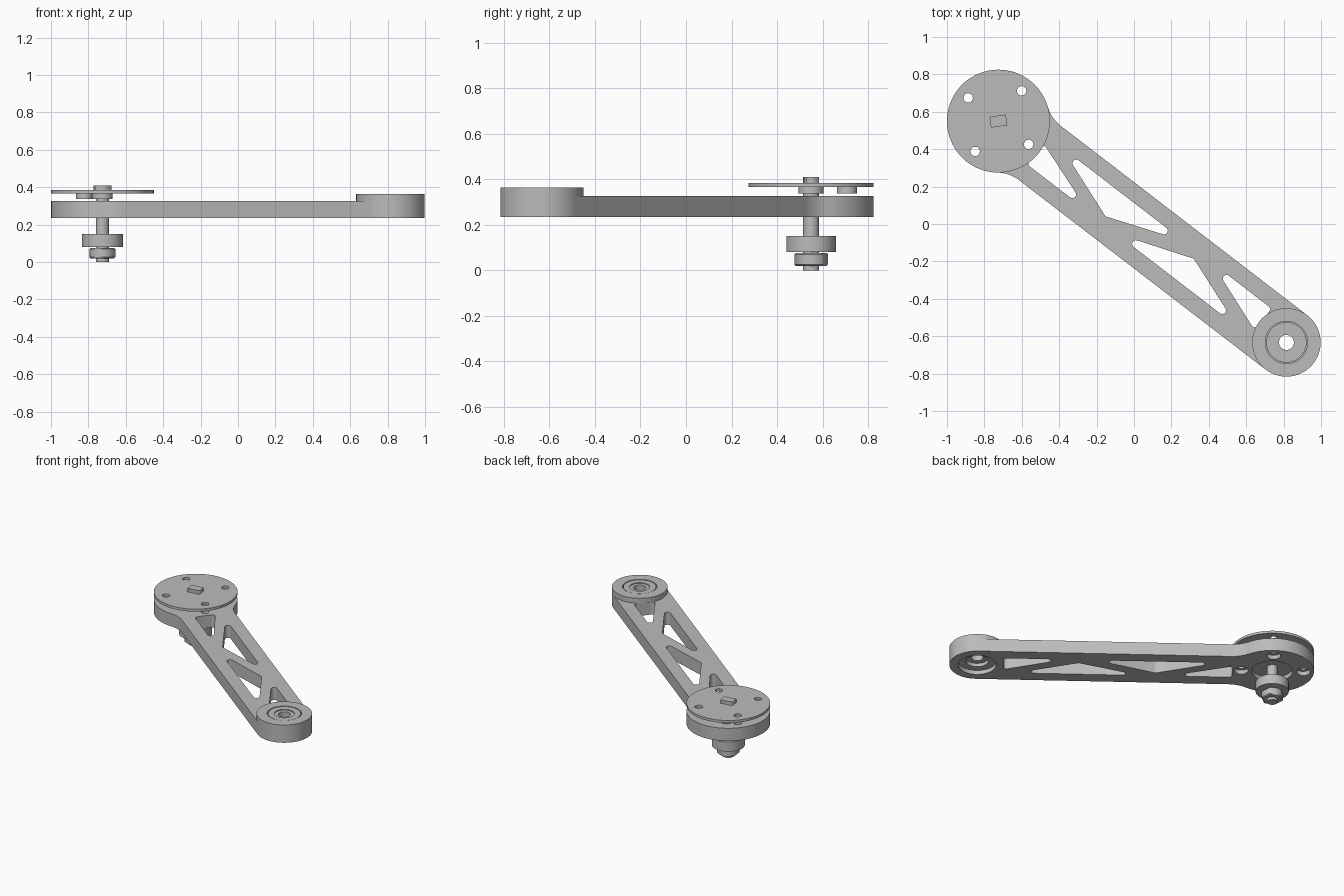
import bpy, bmesh, math
from math import cos, sin, radians, degrees, pi
from mathutils import Vector

cube = bpy.data.objects.get("Cube")
if cube:
    bpy.data.objects.remove(cube)

# One plain grey metal
grey = bpy.data.materials.new("plain_grey")
grey.use_nodes = True
grey.diffuse_color = (0.5, 0.5, 0.5, 1)
grey.node_tree.nodes["Principled BSDF"].inputs["Base Color"].default_value = (0.5, 0.5, 0.5, 1)

# All parts share a frame: origin at the pivot axis, x along the arm
PIVOT = (-0.725, 0.55)
TIP = Vector((0.815, -0.633))
AXIS = TIP - Vector(PIVOT)
LENGTH = AXIS.length
ANGLE = math.atan2(AXIS.y, AXIS.x)


def arc(cx, cy, r, a0, a1, n=16):
    steps = [radians(a0 + (a1 - a0) * i / n) for i in range(n + 1)]
    return [(cx + r * cos(a), cy + r * sin(a)) for a in steps]


def ring(r, cx=0, cy=0, sides=64, turn=0):
    return arc(cx, cy, r, turn, turn + 360, sides)[:-1]


def rounded(corners, r=0.02, n=6):
    """Polygon with every corner replaced by a tangent arc."""
    pts = [Vector(c) for c in corners]
    out = []
    for i, p in enumerate(pts):
        a = (pts[i - 1] - p).normalized()
        b = (pts[(i + 1) % len(pts)] - p).normalized()
        half = a.angle(b) / 2
        centre = p + (a + b).normalized() * r / sin(half)
        start = p + a * r / math.tan(half) - centre
        sweep = start.angle_signed(p + b * r / math.tan(half) - centre)
        for k in range(n + 1):
            t = -sweep * k / n
            out.append((centre.x + start.x * cos(t) - start.y * sin(t),
                        centre.y + start.x * sin(t) + start.y * cos(t)))
    return out


def plate(name, z0, z1, *loops):
    """Extruded flat profile; the first loop is the outline, others are holes."""
    curve = bpy.data.curves.new(name, "CURVE")
    curve.dimensions = "2D"
    curve.fill_mode = "BOTH"
    curve.extrude = (z1 - z0) / 2
    for loop in loops:
        spline = curve.splines.new("POLY")
        spline.points.add(len(loop) - 1)
        for point, (x, y) in zip(spline.points, loop):
            point.co = (x, y, 0, 1)
        spline.use_cyclic_u = True
    temp = bpy.data.objects.new(name + "_profile", curve)
    mesh = bpy.data.meshes.new_from_object(temp)
    bpy.data.objects.remove(temp)
    bm = bmesh.new()
    bm.from_mesh(mesh)
    bmesh.ops.remove_doubles(bm, verts=bm.verts, dist=1e-5)
    bmesh.ops.recalc_face_normals(bm, faces=bm.faces)
    bm.to_mesh(mesh)
    bm.free()
    mesh.name = name
    mesh.materials.clear()
    mesh.materials.append(grey)
    obj = bpy.data.objects.new(name, mesh)
    bpy.context.collection.objects.link(obj)
    obj.location = (*PIVOT, (z0 + z1) / 2)
    obj.rotation_euler.z = ANGLE
    return obj


def smooth(obj):
    bpy.ops.object.select_all(action="DESELECT")
    obj.select_set(True)
    bpy.context.view_layer.objects.active = obj
    bpy.ops.object.shade_smooth_by_angle(angle=radians(30))


# Arm outline: round ends, straight sides, concave blends into the large end
BIG, SMALL, BLEND = 0.275, 0.183, 0.2
cy = SMALL + BLEND
cx = math.sqrt((BIG + BLEND) ** 2 - cy ** 2)
phi = degrees(math.atan2(cy, cx))
outline = (arc(LENGTH, 0, SMALL, -90, 90, 32)
           + arc(cx, cy, BLEND, -90, phi - 180, 8)
           + arc(0, 0, BIG, phi, 360 - phi, 48)[1:]
           + arc(cx, -cy, BLEND, 180 - phi, 90, 8)[1:])

# Triangular truss pockets
pockets = [
    [(0.262, 0.053), (0.262, -0.09), (0.67, -0.09)],
    [(0.354, 0.095), (0.765, -0.055), (1.171, 0.095)],
    [(0.867, -0.093), (1.679, -0.093), (1.276, 0.053)],
    [(1.368, 0.095), (1.768, -0.052), (1.768, 0.095)],
]
bolts = [(0.204 * cos(i * pi / 2), 0.204 * sin(i * pi / 2)) for i in range(4)]
bolt_holes = [ring(0.025, x, y, 24) for x, y in bolts]

arm = plate("arm", 0.235, 0.327, outline, ring(0.075, LENGTH),
            *[rounded(p) for p in pockets], *bolt_holes)

# Recesses on the underside of the arm
recesses = [(0.135, 0, 0), (0.125, LENGTH, 0)] + [(0.046, x, y) for x, y in bolts]
for r, x, y in recesses:
    cutter = plate("recess_cutter", 0.2, 0.265, ring(r, x, y, 48))
    cutter.hide_render = True
    mod = arm.modifiers.new("recess", "BOOLEAN")
    mod.operation = "DIFFERENCE"
    mod.solver = "EXACT"
    mod.object = cutter
    bpy.context.view_layer.objects.active = arm
    bpy.ops.object.modifier_apply(modifier=mod.name)
    bpy.data.objects.remove(cutter)

# Small end: raised boss with a bearing inside
boss = plate("end_boss", 0.327, 0.364, ring(SMALL, LENGTH), ring(0.113, LENGTH))
bearing = plate("bearing_outer", 0.29, 0.362, ring(0.108, LENGTH), ring(0.066, LENGTH))
hub = plate("bearing_inner", 0.29, 0.356, ring(0.066, LENGTH), ring(0.04, LENGTH))

# Large end: drive disc, key and spacers above the arm
disc = plate("drive_disc", 0.366, 0.384, ring(BIG, sides=96), *bolt_holes)
key_corners = [(sx * 0.044, sy * 0.029) for sx, sy in ((-1, -1), (1, -1), (1, 1), (-1, 1))]
t = radians(8) - ANGLE
key = plate("shaft_key", 0.384, 0.41,
            [(x * cos(t) - y * sin(t), x * sin(t) + y * cos(t)) for x, y in key_corners])
spacer = plate("centre_spacer", 0.338, 0.366, ring(0.055, sides=32))
pin = plate("disc_pin", 0.338, 0.366, ring(0.044, -0.173, 0.066, 32))

# Shaft, collar and nut below the arm
shaft = plate("shaft", 0, 0.366, ring(0.035, sides=32))
collar = plate("collar", 0.08, 0.15, ring(0.109))
nut = plate("hex_nut", 0.02, 0.076, ring(0.0745, sides=6, turn=15))
bevel = nut.modifiers.new("chamfer", "BEVEL")
bevel.width = 0.006
bevel.limit_method = "ANGLE"
bevel.angle_limit = radians(80)

for part in (arm, boss, bearing, hub, disc, spacer, pin, shaft, collar):
    smooth(part)
